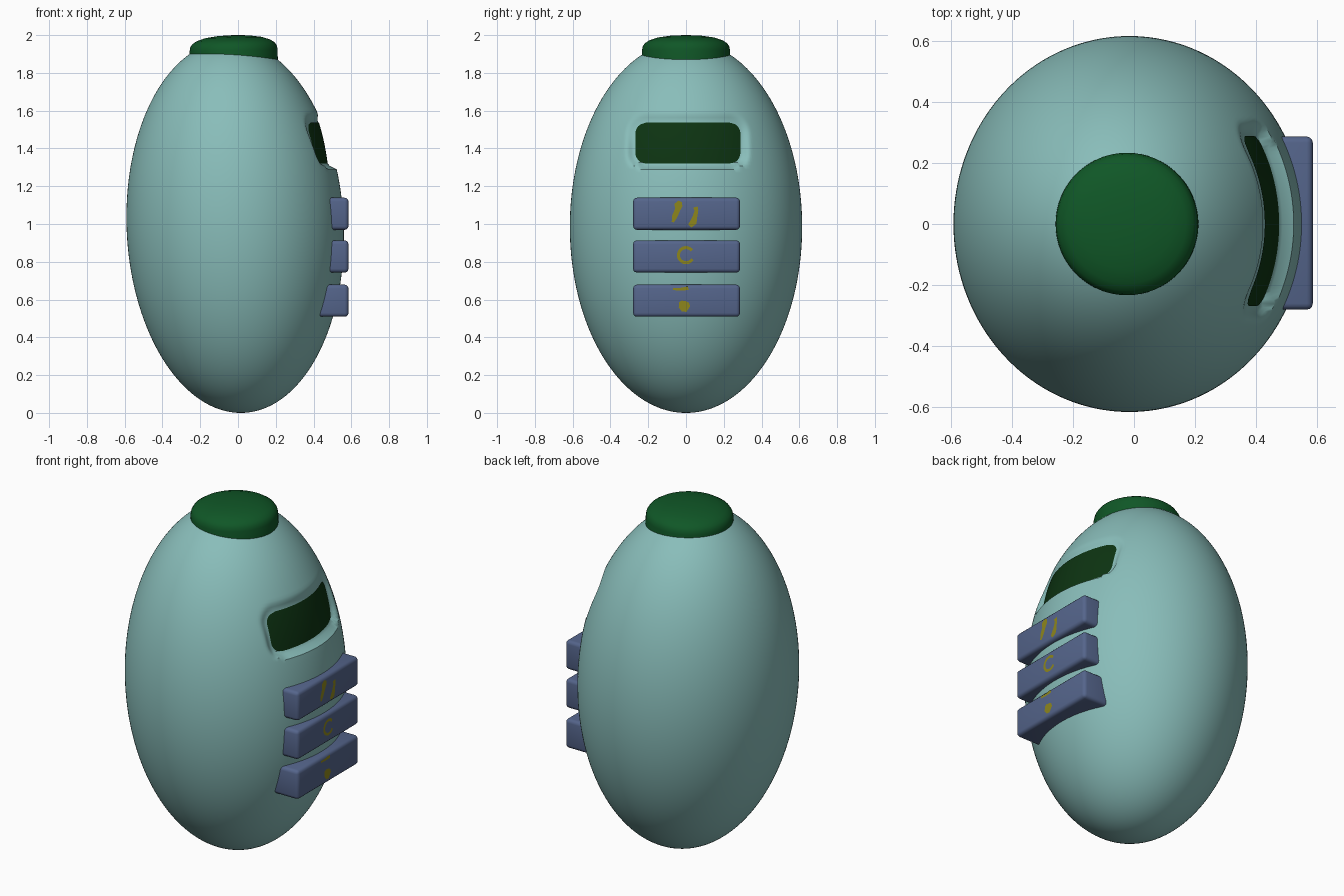
import bpy, bmesh, math
from mathutils import Matrix

if "Cube" in bpy.data.objects:
    bpy.data.objects.remove(bpy.data.objects["Cube"])

def material(name, rgb):
    m = bpy.data.materials.new(name)
    m.diffuse_color = (*rgb, 1)
    m.use_nodes = True
    m.node_tree.nodes["Principled BSDF"].inputs["Base Color"].default_value = m.diffuse_color
    return m

TEAL = material("teal shell", (0.25, 0.51, 0.49))
GREEN = material("dark green", (0.005, 0.095, 0.02))
VISOR = material("black green", (0.004, 0.034, 0.006))
BLUE = material("slate blue", (0.09, 0.13, 0.26))
OLIVE = material("olive yellow", (0.27, 0.24, 0.012))

def finish(name, bm, mat, angle=40):
    bmesh.ops.recalc_face_normals(bm, faces=bm.faces)
    me = bpy.data.meshes.new(name)
    bm.to_mesh(me)
    bm.free()
    ob = bpy.data.objects.new(name, me)
    bpy.context.collection.objects.link(ob)
    me.materials.append(mat)
    bpy.ops.object.select_all(action='DESELECT')
    ob.select_set(True)
    bpy.context.view_layer.objects.active = ob
    bpy.ops.object.shade_smooth_by_angle(angle=math.radians(angle))
    return ob

# Egg shape: slightly leaning ellipsoid
RX, RY, RZ = 0.575, 0.615, 0.985
def lean(z):
    return -0.015 - 0.03 * (z - RZ)

def shell_x(y, z):
    return lean(z) + RX * math.sqrt(max(0, 1 - (y / RY) ** 2 - ((z - RZ) / RZ) ** 2))

# Visor recess: rounded rectangle with a soft rim and a deeper lower lip
VY, VZ, HW, HH, CR = 0.01, 1.428, 0.278, 0.11, 0.06
def recess(y, z):
    dy = abs(y - VY) - HW + CR
    dz = abs(z - VZ) - HH + CR
    d = math.hypot(max(dy, 0), max(dz, 0)) - CR
    rim = 0.03 if z < VZ - HH else 0.055
    t = min(1, max(0, 1 - d / rim))
    depth = 0.045 - 0.025 * min(1, max(0, (z - 1.32) / 0.22))
    return depth * t * t * (3 - 2 * t)

bm = bmesh.new()
bmesh.ops.create_uvsphere(bm, u_segments=256, v_segments=160, radius=1)
for v in bm.verts:
    x, y, z = v.co
    z = RZ + z * RZ
    y *= RY
    nx = x * RX + lean(z)
    if x > 0:
        nx -= recess(y, z)
    v.co = (nx, y, z)
finish("egg_body", bm, TEAL)

# Dark visor panel lying on the recess floor
bm = bmesh.new()
rows = []
N, M = 20, 40
for i in range(N + 1):
    z = VZ + HH * (2 * i / N - 1)
    e = max(0, abs(z - VZ) - HH + CR)
    w = HW - CR + math.sqrt(max(0, CR * CR - e * e))
    row = []
    for j in range(M + 1):
        y = VY + w * (2 * j / M - 1)
        row.append(bm.verts.new((shell_x(y, z) - recess(y, z) + 0.004, y, z)))
    rows.append(row)
for a, b in zip(rows, rows[1:]):
    for j in range(M):
        bm.faces.new((a[j], a[j + 1], b[j + 1], b[j]))
visor = finish("visor_panel", bm, VISOR)
if visor.data.polygons[0].normal.x < 0:
    visor.data.flip_normals()

# Domed cap, lathed and slightly tilted
profile = [(0, 1.85), (0.233, 1.85), (0.233, 1.92), (0.229, 1.94), (0.218, 1.957),
           (0.195, 1.972), (0.15, 1.987), (0.08, 1.997), (0, 2.0)]
bm = bmesh.new()
vs = [bm.verts.new((r, 0, z - 1.9)) for r, z in profile]
es = [bm.edges.new(p) for p in zip(vs, vs[1:])]
bmesh.ops.spin(bm, geom=vs + es, cent=(0, 0, 0), axis=(0, 0, 1),
               angle=2 * math.pi, steps=64)
bmesh.ops.remove_doubles(bm, verts=bm.verts, dist=1e-4)
cap = finish("top_cap", bm, GREEN)
cap.data.transform(Matrix.Translation((-0.023, 0, 1.9)) @ Matrix.Rotation(math.radians(-1.5), 4, 'Y'))

# Three bevelled chest bars
FRONT = 0.585
for k, zc in enumerate((1.054, 0.828, 0.594)):
    bm = bmesh.new()
    bmesh.ops.create_cube(bm, size=1)
    for v in bm.verts:
        v.co = (0.46 + v.co.x * 2 * (FRONT - 0.46), 0.003 + v.co.y * 0.566, zc + v.co.z * 0.17)
    bmesh.ops.bevel(bm, geom=bm.edges[:], offset=0.02, segments=3,
                    profile=0.5, affect='EDGES')
    finish("chest_bar_%d" % (k + 1), bm, BLUE)

# Thin painted marks on the bars: a ribbon along a path of (y, z, half width)
def mark(name, path):
    bm = bmesh.new()
    pairs = []
    for i, (y, z, w) in enumerate(path):
        p, q = path[max(0, i - 1)], path[min(len(path) - 1, i + 1)]
        ty, tz = q[0] - p[0], q[1] - p[1]
        n = math.hypot(ty, tz)
        oy, oz = -tz / n * w, ty / n * w
        pairs.append((bm.verts.new((FRONT + 0.002, y + oy, z + oz)),
                      bm.verts.new((FRONT + 0.002, y - oy, z - oz))))
    for a, b in zip(pairs, pairs[1:]):
        bm.faces.new((a[0], a[1], b[1], b[0]))
    ob = finish(name, bm, OLIVE)
    if ob.data.polygons[0].normal.x < 0:
        ob.data.flip_normals()

mark("stroke_left", [(-0.07, 1.01, 0.006), (-0.06, 1.04, 0.014), (-0.045, 1.075, 0.014),
                     (-0.04, 1.1, 0.022), (-0.03, 1.12, 0.01)])
mark("stroke_right", [(0.02, 0.99, 0.012), (0.04, 1.01, 0.018), (0.048, 1.04, 0.012),
                      (0.055, 1.07, 0.01), (0.05, 1.09, 0.012)])
arc = [math.radians(40 + 12 * i) for i in range(25)]
mark("curl", [(0.04 * math.cos(a), 0.835 + 0.04 * math.sin(a), 0.008) for a in arc])
mark("dash", [(-0.07, 0.655, 0.005), (-0.03, 0.655, 0.007), (0.012, 0.66, 0.01)])
mark("dot", [(-0.03, 0.59, 0.008), (-0.02, 0.575, 0.025), (-0.003, 0.56, 0.03), (0.012, 0.55, 0.018)])
